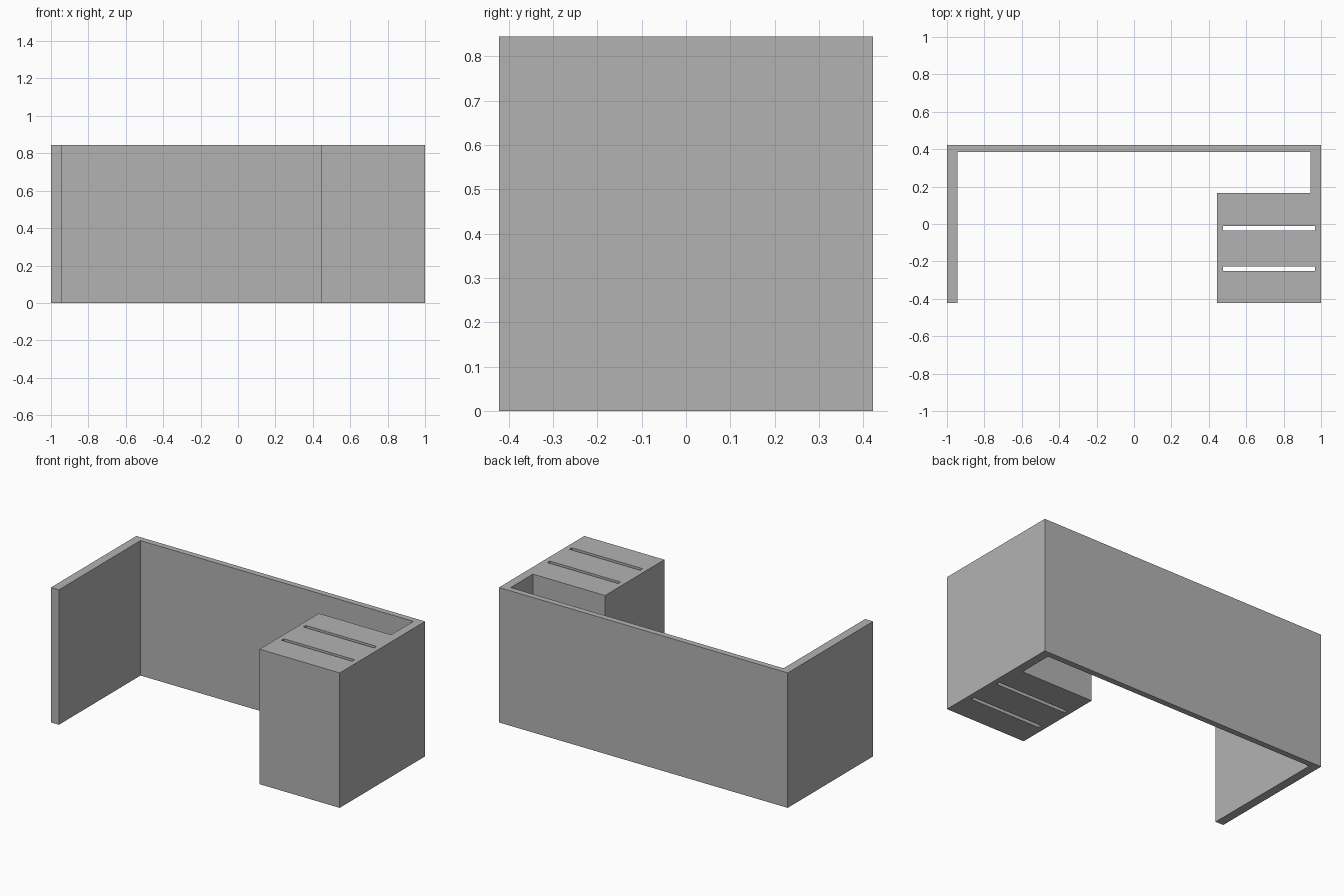
import bpy

cube = bpy.data.objects.get("Cube")
if cube:
    bpy.data.objects.remove(cube, do_unlink=True)

HEIGHT = 0.845
BACK, FRONT = 0.422, -0.422
INNER_BACK = 0.385
INNER_X = 0.945
PIER_X, PIER_BACK = 0.445, 0.165


def rectangle(x0, x1, y0, y1):
    return [(x0, y0), (x1, y0), (x1, y1), (x0, y1)]


# Plan outline: left-hand wall, back wall and the thick slotted pier
outline = [(-1, FRONT), (-INNER_X, FRONT), (-INNER_X, INNER_BACK),
           (INNER_X, INNER_BACK), (INNER_X, PIER_BACK), (PIER_X, PIER_BACK),
           (PIER_X, FRONT), (1, FRONT), (1, BACK), (-1, BACK)]

# Two narrow slots running right through the pier
slots = [rectangle(0.477, 0.967, y - 0.012, y + 0.012) for y in (-0.022, -0.24)]

# Fill the plan with its holes and extrude it to full height
plan = bpy.data.curves.new("wall_plan", "CURVE")
plan.dimensions = "2D"
plan.fill_mode = "BOTH"
plan.extrude = HEIGHT / 2
for points in [outline] + slots:
    spline = plan.splines.new("POLY")
    spline.points.add(len(points) - 1)
    for point, (x, y) in zip(spline.points, points):
        point.co = (x, y, 0, 1)
    spline.use_cyclic_u = True

walls = bpy.data.objects.new("walls_with_slotted_pier", plan)
walls.location.z = HEIGHT / 2
bpy.context.collection.objects.link(walls)

# Turn the plan into a clean closed mesh
bpy.ops.object.select_all(action="DESELECT")
walls.select_set(True)
bpy.context.view_layer.objects.active = walls
bpy.ops.object.convert(target="MESH")
bpy.ops.object.mode_set(mode="EDIT")
bpy.ops.mesh.select_all(action="SELECT")
bpy.ops.mesh.remove_doubles(threshold=0.0005)
bpy.ops.mesh.normals_make_consistent(inside=False)
bpy.ops.object.mode_set(mode="OBJECT")
bpy.ops.object.shade_flat()

# Plain grey finish
grey = bpy.data.materials.new("plain_grey")
grey.use_nodes = True
colour = (0.45, 0.45, 0.45, 1)
grey.diffuse_color = colour
grey.node_tree.nodes["Principled BSDF"].inputs["Base Color"].default_value = colour
walls.data.materials.clear()
walls.data.materials.append(grey)
